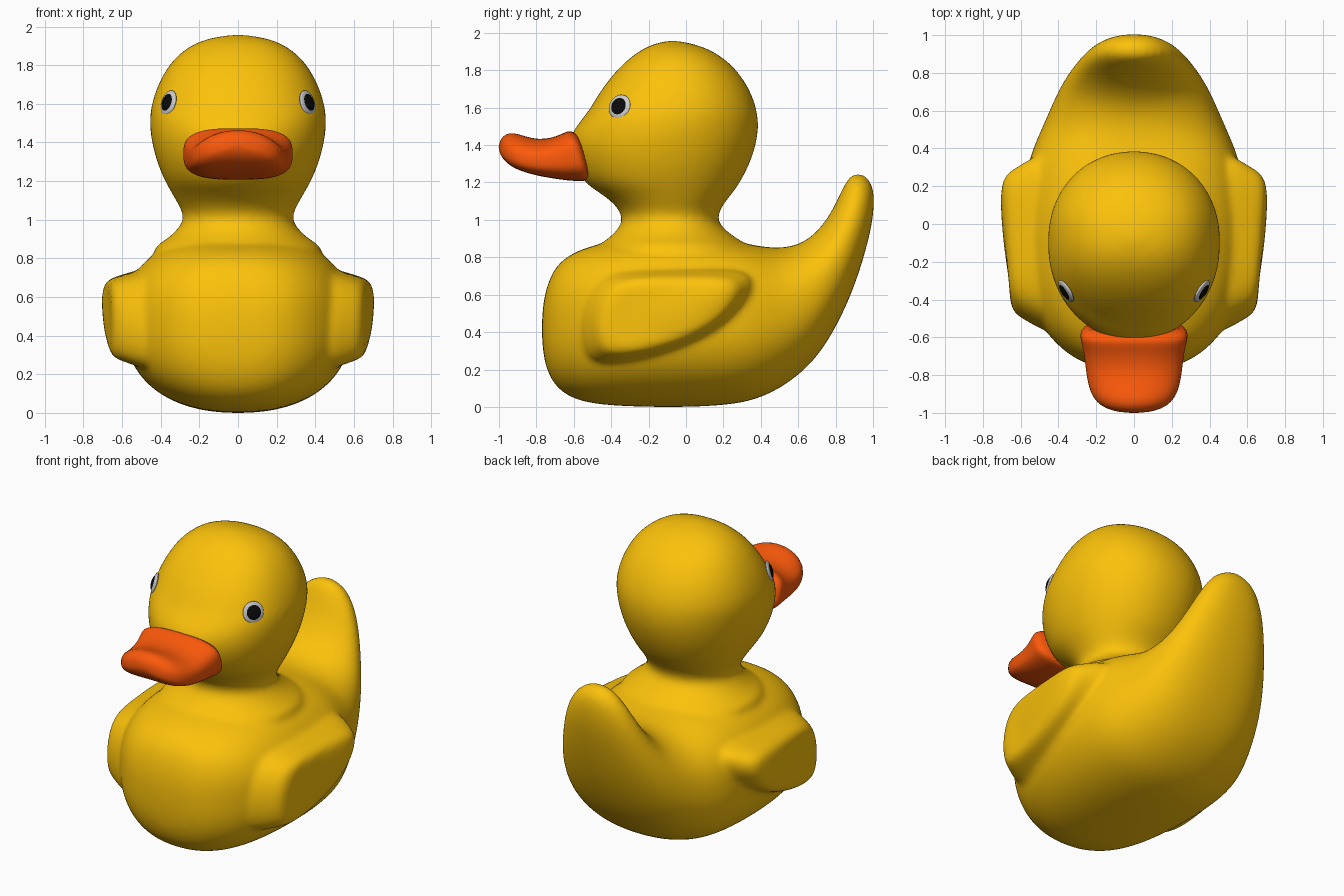
import bpy, bmesh, math
from mathutils import Vector, Matrix
from mathutils.bvhtree import BVHTree

if "Cube" in bpy.data.objects:
    bpy.data.objects.remove(bpy.data.objects["Cube"])


def material(name, rgb):
    m = bpy.data.materials.new(name)
    m.diffuse_color = (*rgb, 1)
    m.use_nodes = True
    m.node_tree.nodes["Principled BSDF"].inputs["Base Color"].default_value = m.diffuse_color
    return m


def skin(bm, rings, start=None, end=None):
    """Bridge closed rings of points, with a pole or a cap at each end."""
    vs = [[bm.verts.new(p) for p in r] for r in rings]
    n = len(vs[0])
    for a, b in zip(vs, vs[1:]):
        for i in range(n):
            j = (i + 1) % n
            bm.faces.new((a[i], a[j], b[j], b[i]))
    for ring, pole in ((vs[0], start), (vs[-1], end)):
        if pole is None:
            bm.faces.new(ring)
        else:
            p = bm.verts.new(pole)
            for i in range(n):
                bm.faces.new((ring[i], ring[(i + 1) % n], p))


def section(a, b, w, ea, eb, arch=0, n=40):
    """Superellipse between side-view points a and b (y, z), half width w,
    with roundness ea on the a half and eb on the b half."""
    pts = []
    for i in range(n):
        t = 2 * math.pi * i / n
        e = ea if i > n // 2 else eb
        u, v = (math.copysign(abs(f) ** (2 / e), f) for f in (math.cos(t), math.sin(t)))
        y, z = ((p + q) / 2 + (q - p) / 2 * v for p, q in zip(a, b))
        pts.append((w * u, y, z - arch * u * u))
    return pts


def finish(name, bm, mat, levels, voxel=0, smooth=0):
    bmesh.ops.recalc_face_normals(bm, faces=bm.faces)
    me = bpy.data.meshes.new(name)
    bm.to_mesh(me)
    bm.free()
    ob = bpy.data.objects.new(name, me)
    bpy.context.collection.objects.link(ob)
    ob.modifiers.new("subdivide", 'SUBSURF').levels = levels
    if voxel:
        r = ob.modifiers.new("merge", 'REMESH')
        r.mode, r.voxel_size = 'VOXEL', voxel
        s = ob.modifiers.new("blend", 'SMOOTH')
        s.factor, s.iterations = 0.5, smooth
    dg = bpy.context.evaluated_depsgraph_get()
    baked = bpy.data.meshes.new_from_object(ob.evaluated_get(dg))
    ob.modifiers.clear()
    ob.data = baked
    baked.materials.clear()
    baked.materials.append(mat)
    baked.polygons.foreach_set("use_smooth", [True] * len(baked.polygons))
    return ob


yellow = material("yellow", (0.97, 0.54, 0.003))
orange = material("orange", (0.97, 0.10, 0.003))
white = material("eye_white", (0.65, 0.65, 0.62))
black = material("eye_black", (0.003, 0.003, 0.003))

# Torso and upturned tail: underside point, top point, half width
body = [
    ((-.764, .28), (-.764, .56), .17), ((-.742, .19), (-.74, .66), .25),
    ((-.70, .11), (-.70, .75), .335), ((-.62, .048), (-.62, .82), .43),
    ((-.50, .014), (-.50, .865), .52), ((-.30, 0), (-.30, .91), .58),
    ((0, -.004), (0, .92), .595), ((.25, .01), (.25, .89), .58),
    ((.40, .045), (.36, .865), .545), ((.55, .125), (.48, .848), .485),
    ((.70, .255), (.58, .86), .43), ((.82, .455), (.66, .90), .38),
    ((.91, .665), (.735, .975), .32), ((.968, .86), (.795, 1.075), .265),
    ((1.0, 1.0), (.833, 1.16), .215), ((1.008, 1.12), (.868, 1.225), .155),
    ((.996, 1.19), (.90, 1.25), .09)]
bm = bmesh.new()
skin(bm, [section(a, b, w, 2.25, 2.65 if b[0] < .4 else 2.3 if b[0] < .6 else 2.05)
          for a, b, w in body], (0, -.772, .42), (0, .953, 1.245))

# Neck and head: height, front y, back y, half width
head = [
    (.76, -.42, .28, .38), (.82, -.47, .34, .44), (.86, -.475, .34, .435),
    (.89, -.43, .29, .385), (.92, -.395, .245, .345), (.955, -.36, .20, .31),
    (1.0, -.338, .167, .28), (1.05, -.355, .18, .292), (1.10, -.40, .213, .322),
    (1.15, -.47, .255, .35), (1.2, -.55, .29, .38), (1.3, -.605, .343, .422),
    (1.4, -.625, .375, .447), (1.47, -.612, .387, .457), (1.54, -.555, .387, .457),
    (1.6, -.51, .377, .448), (1.7, -.452, .342, .417), (1.8, -.372, .273, .36),
    (1.86, -.308, .208, .304), (1.91, -.24, .13, .232), (1.942, -.172, .04, .145)]
skin(bm, [section((f, z), (b, z), w, 2.3 if z > 1.52 else 2.05, 2.1)
          for z, f, b, w in head], None, (0, -.075, 1.962))

# Wings: rounded outline (y, z) stacked outwards on both sides
outline = [(-.50, .42), (-.485, .55), (-.42, .66), (-.30, .70), (-.05, .705),
           (.18, .705), (.28, .68), (.295, .60), (.22, .48), (.08, .38),
           (-.12, .305), (-.30, .27), (-.43, .27), (-.48, .32)]
cy, cz = -.12, .50
for side in (-1, 1):
    rings = [[(side * (x + .06 * (y - .1)), cy + (y - cy) * s, cz + (z - cz) * s)
              for y, z in outline]
             for x, s in ((.40, 1.25), (.53, 1.17), (.59, 1.07), (.64, 1.0),
                          (.675, .92), (.693, .78), (.695, .5))]
    skin(bm, rings, None, (side * .69, cy, cz))
duck = finish("body", bm, yellow, 2, 0.016, 14)

# Bill: underside point, top point, half width, roundness, droop at the sides
bill = [
    ((-.50, 1.23), (-.56, 1.45), .262, 3, 0), ((-.54, 1.208), (-.612, 1.476), .283, 3, 0),
    ((-.56, 1.206), (-.635, 1.474), .286, 3, 0), ((-.63, 1.21), (-.67, 1.457), .272, 2.9, .005),
    ((-.70, 1.22), (-.72, 1.438), .262, 2.8, .012), ((-.79, 1.235), (-.79, 1.43), .253, 2.7, .02),
    ((-.86, 1.255), (-.86, 1.447), .241, 2.6, .03), ((-.92, 1.277), (-.92, 1.467), .217, 2.5, .035),
    ((-.967, 1.312), (-.962, 1.462), .175, 2.4, .03), ((-.993, 1.348), (-.99, 1.435), .11, 2.3, .02)]
bm = bmesh.new()
skin(bm, [section(a, b, w, e, e, arch) for a, b, w, e, arch in bill], None, (0, -1.003, 1.39))
finish("bill", bm, orange, 1)

# Eyes: flattened discs seated on the head surface
tree = BVHTree.FromPolygons([v.co for v in duck.data.vertices],
                            [p.vertices for p in duck.data.polygons])
for side, label in ((-1, "right"), (1, "left")):
    hit, normal, _, _ = tree.ray_cast(Vector((side * 2, -.355, 1.605)), Vector((-side, 0, 0)))
    if normal.x * side < 0:
        normal = -normal
    normal = (normal + Vector((side * .86, -.48, .12))).normalized()
    rot = normal.to_track_quat('Z', 'Y')
    for part, r, depth, mat in (("eye", .067, .016, white), ("pupil", .053, .023, black)):
        bm = bmesh.new()
        bmesh.ops.create_uvsphere(bm, u_segments=32, v_segments=16, radius=1)
        bm.transform(Matrix.LocRotScale(hit, rot, Vector((r, r, depth))))
        finish(f"{label}_{part}", bm, mat, 0)
